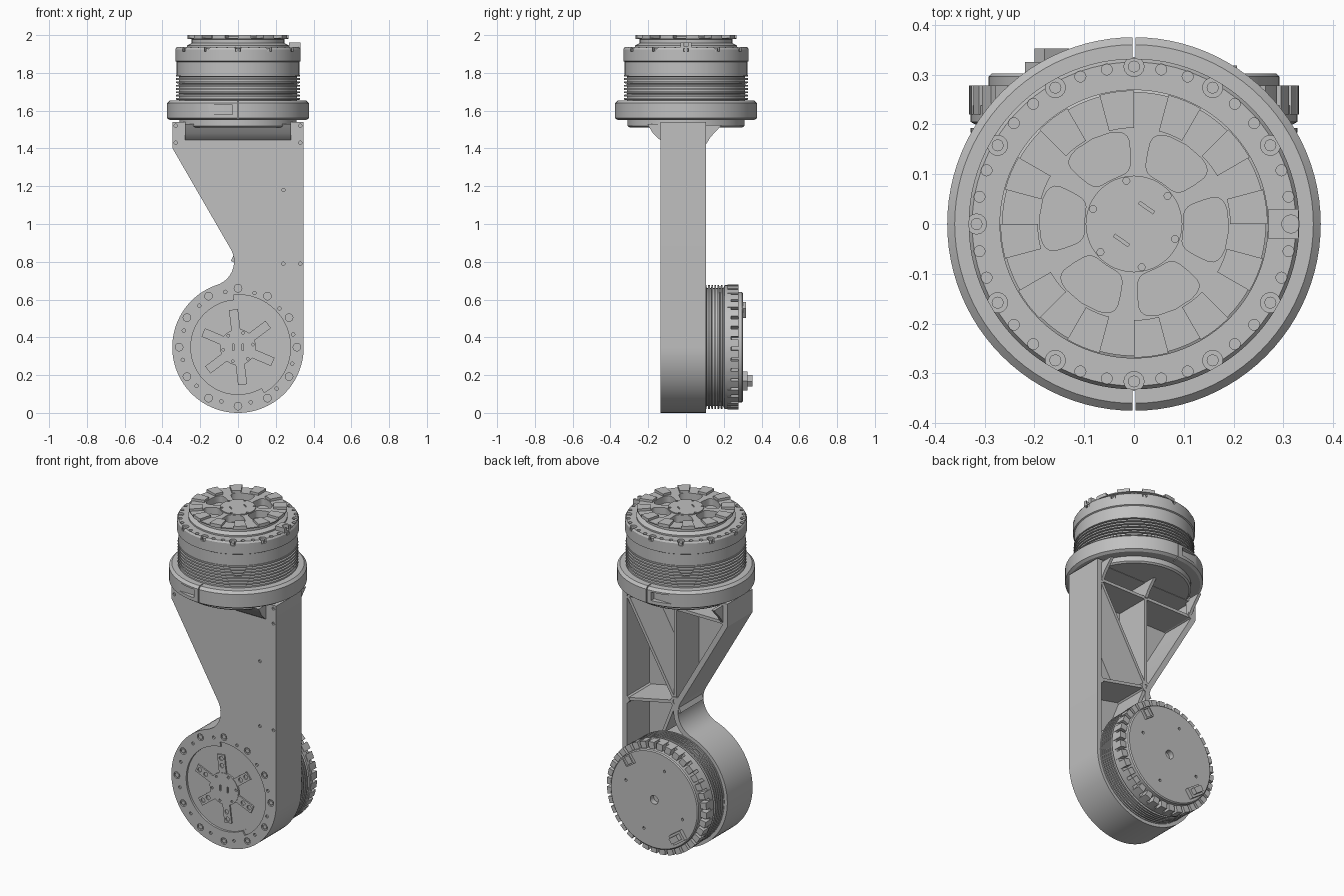
import bpy, bmesh
from math import sin, cos, radians, copysign
from mathutils import Matrix, Vector

cube = bpy.data.objects.get("Cube")
if cube:
    bpy.data.objects.remove(cube)

grey = bpy.data.materials.new("machined_grey")
grey.use_nodes = True
COLOUR = (0.527, 0.527, 0.527, 1)
grey.diffuse_color = COLOUR
grey.node_tree.nodes["Principled BSDF"].inputs["Base Color"].default_value = COLOUR

# Drawing planes: UP extrudes along z, FRONT draws in xz (height = -y), SIDE draws in yz (height = x)
UP = Matrix.Identity(4)
FRONT = Matrix.Rotation(radians(90), 4, 'X')
SIDE = Matrix(((0, 0, 1, 0), (1, 0, 0, 0), (0, 1, 0, 0), (0, 0, 0, 1)))

R = CZ = 0.348          # lower joint radius and centre height
FACE, BACK = 0.135, -0.105


# Flat shapes
def polar(r, deg, cx=0, cy=0):
    return (cx + r * cos(radians(deg)), cy + r * sin(radians(deg)))


def arc(r, a0, a1, n, cx=0, cy=0):
    return [polar(r, a0 + (a1 - a0) * i / n, cx, cy) for i in range(n + 1)]


def circle(r, cx=0, cy=0, n=24):
    return arc(r, 0, 360, n, cx, cy)[:-1]


def sector(r0, r1, a0, a1, n=4, cx=0, cy=0):
    return arc(r1, a0, a1, n, cx, cy) + arc(r0, a1, a0, n, cx, cy)


def rect(cx, cy, w, d, deg=0):
    c, s = cos(radians(deg)), sin(radians(deg))
    corners = [(-w / 2, -d / 2), (w / 2, -d / 2), (w / 2, d / 2), (-w / 2, d / 2)]
    return [(cx + x * c - y * s, cy + x * s + y * c) for x, y in corners]


def beam(p, q, w):
    p, q = Vector(p), Vector(q)
    side = (q - p).normalized().orthogonal() * w / 2
    return [tuple(v) for v in (p - side, q - side, q + side, p + side)]


def petal(deg):
    root = lambda v: copysign(abs(v) ** 0.5, v)
    return [polar(0.145 + 0.045 * root(cos(radians(t))), deg + 23 * root(sin(radians(t))))
            for t in range(0, 360, 15)]


def ring(r, count, offset=0, cy=0):
    return [polar(r, offset + 360 * i / count, 0, cy) for i in range(count)]


# Solids
def finish(name, bm, plane):
    bmesh.ops.recalc_face_normals(bm, faces=bm.faces)
    bm.transform(plane)
    if plane.determinant() < 0:
        bmesh.ops.reverse_faces(bm, faces=bm.faces)
    mesh = bpy.data.meshes.new(name)
    bm.to_mesh(mesh)
    bm.free()
    mesh.materials.append(grey)
    ob = bpy.data.objects.new(name, mesh)
    bpy.context.collection.objects.link(ob)
    return ob


def skin(bm, loops):
    rings = [[bm.verts.new(p) for p in loop] for loop in loops]
    n = len(rings[0])
    bm.faces.new(rings[0][::-1])
    bm.faces.new(rings[-1])
    for a, b in zip(rings, rings[1:]):
        for i in range(n):
            j = (i + 1) % n
            bm.faces.new((a[i], a[j], b[j], b[i]))


def prisms(name, shapes, lo, hi, plane=UP):
    bm = bmesh.new()
    for pts in shapes:
        skin(bm, [[(x, y, h) for x, y in pts] for h in (lo, hi)])
    return finish(name, bm, plane)


def lathe(name, profile, plane=UP, cy=0):
    bm = bmesh.new()
    skin(bm, [[(x, y, h) for x, y in circle(r, 0, cy, 96)] for r, h in profile])
    return finish(name, bm, plane)


def fins(name, lo, hi, count, r_in, r_out, plane=UP, cy=0):
    step = (hi - lo) / count
    profile = []
    for i in range(count):
        h = lo + i * step
        profile += [(r_in, h), (r_in, h + step * 0.4), (r_out, h + step * 0.45), (r_out, h + step * 0.95)]
    return lathe(name, profile + [(r_in, hi)], plane, cy)


def cut(ob, shapes, lo, hi, plane=UP):
    cutter = prisms("cutter", shapes, lo, hi, plane)
    cutter.hide_render = True
    mod = ob.modifiers.new("cut", 'BOOLEAN')
    mod.operation, mod.solver, mod.object = 'DIFFERENCE', 'EXACT', cutter
    graph = bpy.context.evaluated_depsgraph_get()
    mesh = bpy.data.meshes.new_from_object(ob.evaluated_get(graph))
    ob.modifiers.clear()
    ob.data = mesh
    bpy.data.objects.remove(cutter)


# Arm housing: round foot, concave neck, slanted side, open back
def outline(t, top):
    neck = 0.13
    fx, fz = polar(R + neck, 108.4, 0, CZ)
    pts = arc(R - t, 0, -251.6, 64, 0, CZ) + arc(neck + t, -71.6, 30, 14, fx, fz)
    x, z = pts[-1]
    left = -R + t
    corner = z + (x - left) * cos(radians(30)) / sin(radians(30))
    return pts + [(left, corner), (left, top), (R - t, top)]


housing = prisms("arm_housing", [outline(0, 1.54)], BACK, FACE, FRONT)
cut(housing, [outline(0.03, 1.51)], BACK - 0.1, 0.11, FRONT)
cut(housing, [circle(0.25, 0, CZ, 72)], 0.122, 0.2, FRONT)
cut(housing, [sector(0.24, 0.278, -60, 95, 32, 0, CZ)], 0.126, 0.2, FRONT)
bolts = ring(0.312, 12, 0, CZ)
cut(housing, [circle(0.02, *p) for p in bolts], 0.126, 0.2, FRONT)
corner_holes = [(s * 0.33, z) for s in (-1, 1) for z in (1.43, 1.52)]
wall_holes = corner_holes + [(0.24, 1.18), (0.24, 0.79), (0.33, 0.79)]
cut(housing, [circle(0.009, *p, 12) for p in wall_holes + ring(0.3, 12, 13, CZ)], 0.125, 0.2, FRONT)
prisms("housing_bolts", [circle(0.013, *p, 12) for p in bolts], 0.115, 0.133, FRONT)

# Ribs and bosses in the open back
node = (0.0, 0.86)
ends = [(0.32, 1.42), (0.0, 1.515), (0.33, 0.79), (-0.03, 0.8), (0.08, 0.66)]
ribs = [beam(node, e, 0.018) for e in ends] + [beam((-0.33, 1.42), (0.33, 1.42), 0.018)]
for i, rib in enumerate(ribs):
    prisms("back_rib_%d" % i, [rib], BACK + 0.004, 0.115, FRONT)
bosses = prisms("rib_bosses", [circle(0.03, *node), circle(0.022, 0.32, 1.42),
                               circle(0.022, -0.32, 1.43), circle(0.022, 0.325, 0.79)], BACK, 0.115, FRONT)
cut(bosses, [circle(0.014, *node), circle(0.01, 0.32, 1.42), circle(0.01, -0.32, 1.43)], -0.2, -0.09, FRONT)

# Top flange with gussets
flange = lathe("top_flange", [(0.3, 1.512), (0.31, 1.52), (0.31, 1.56)])
cut(flange, [circle(0.03)], 1.4, 1.53)
prisms("front_flare", [[(-0.13, 1.44), (-0.15, 1.455), (-0.175, 1.48), (-0.205, 1.53), (-0.13, 1.53)]],
       -0.28, 0.28, SIDE)
for x in (-0.31, 0, 0.31):
    prisms("back_gusset", [[(0.08, 1.42), (0.105, 1.42), (0.13, 1.46), (0.19, 1.525), (0.08, 1.525)]],
           x - 0.009, x + 0.009, SIDE)

# Split clamp ring
clamp = lathe("clamp_ring", [(0.36, 1.55), (0.375, 1.56), (0.375, 1.64), (0.36, 1.655)])
for s in (-1, 1):
    cut(clamp, [rect(0, s * 0.37, 0.006, 0.07)], 1.5, 1.7)
    cut(clamp, [rect(-0.09, s * 0.4, 0.12, 0.11)], 1.58, 1.63)

# Upper joint
fins("upper_cooling_fins", 1.65, 1.79, 8, 0.312, 0.328)
cap = lathe("upper_cap", [(0.31, 1.785), (0.325, 1.79), (0.325, 1.858), (0.332, 1.862),
                          (0.332, 1.925), (0.325, 1.936)])
top_bolts = ring(0.316, 12)
cut(cap, [circle(0.02, *p) for p in top_bolts], 1.912, 2)
cut(cap, [circle(0.011, *p, 16) for a in (10, 20) for p in ring(0.315, 12, a)], 1.925, 2)
prisms("upper_bolts", [circle(0.012, *p, 12) for p in top_bolts], 1.9, 1.928)
boss = prisms("cable_boss", [rect(0.3, 0, 0.06, 0.06)], 1.93, 1.962)
cut(boss, [circle(0.018, 0.315, 0)], 1.94, 2)

rotor = lathe("output_rotor", [(0.27, 1.93), (0.27, 1.945), (0.245, 1.957), (0.245, 1.978),
                               (0.265, 1.98), (0.265, 1.986)])
cut(rotor, [petal(60 * i - 4) for i in range(6)], 1.945, 2.1)
cut(rotor, [circle(0.011, *p, 16) for p in ring(0.205, 3, 40)], 1.96, 2.1)
prisms("rotor_teeth", [sector(0.193, 0.268, a, a + 15) for a in range(0, 360, 30)], 1.98, 2.0)
hub = prisms("rotor_hub", [circle(0.097, n=48)], 1.95, 1.992)
cut(hub, [circle(0.007, *p, 12) for p in ring(0.088, 6, 40)] +
    [rect(0.025, 0.033, 0.035, 0.006, -35), rect(-0.025, -0.033, 0.035, 0.006, -35)], 1.98, 2.1)

# Lower joint: core, front spider, rear fins and crown
lathe("lower_core", [(0.3, -0.11), (0.3, 0.115)], FRONT, CZ)
spokes = [beam(polar(0.07, a, 0, CZ), polar(0.2, a, 0, CZ), 0.048) for a in range(37, 397, 60)]
for spoke, a in zip(spokes, range(37, 397, 60)):
    arm = prisms("spider_arm", [spoke], 0.115, 0.13, FRONT)
    cut(arm, [circle(0.013, *polar(r, a, 0, CZ), 16) for r in (0.135, 0.178)], 0.123, 0.2, FRONT)
front_hub = prisms("spider_hub", [circle(0.095, 0, CZ, 48)], 0.115, 0.133, FRONT)
cut(front_hub, [circle(0.007, *p, 12) for p in ring(0.08, 6, 10, CZ)] +
    [rect(s * 0.025, CZ, 0.008, 0.035) for s in (-1, 1)], 0.125, 0.2, FRONT)

fins("lower_cooling_fins", -0.2, -0.1, 6, 0.312, 0.328, FRONT, CZ)
rear = lathe("lower_cap", [(0.31, -0.195), (0.328, -0.205), (0.328, -0.238), (0.292, -0.24),
                           (0.292, -0.296), (0.286, -0.302)], FRONT, CZ)
cut(rear, [circle(0.026, 0, CZ)], -0.4, -0.27, FRONT)
cut(rear, [circle(0.008, *p, 12) for p in ring(0.2, 4, 20, CZ)], -0.4, -0.29, FRONT)
prisms("crown_lugs", [sector(0.285, 0.331, a, a + 7, 2, 0, CZ) for a in range(0, 360, 10)],
       -0.278, -0.22, FRONT)
prisms("rear_plug", [rect(-0.165, 0.17, 0.09, 0.06, -35)], -0.325, -0.29, FRONT)
prisms("rear_plug_pins", [rect(-0.165, 0.17, 0.06, 0.035, -35)], -0.352, -0.29, FRONT)
port = prisms("rear_port", [rect(0.165, 0.545, 0.06, 0.06, -35)], -0.318, -0.29, FRONT)
cut(port, [rect(0.165, 0.545, 0.044, 0.044, -35)], -0.4, -0.304, FRONT)

# Smooth round walls, keep machined edges sharp
bpy.ops.object.select_all(action='DESELECT')
for ob in bpy.context.collection.objects:
    if ob.type == 'MESH':
        ob.select_set(True)
        bpy.context.view_layer.objects.active = ob
bpy.ops.object.shade_smooth_by_angle(angle=radians(30))
